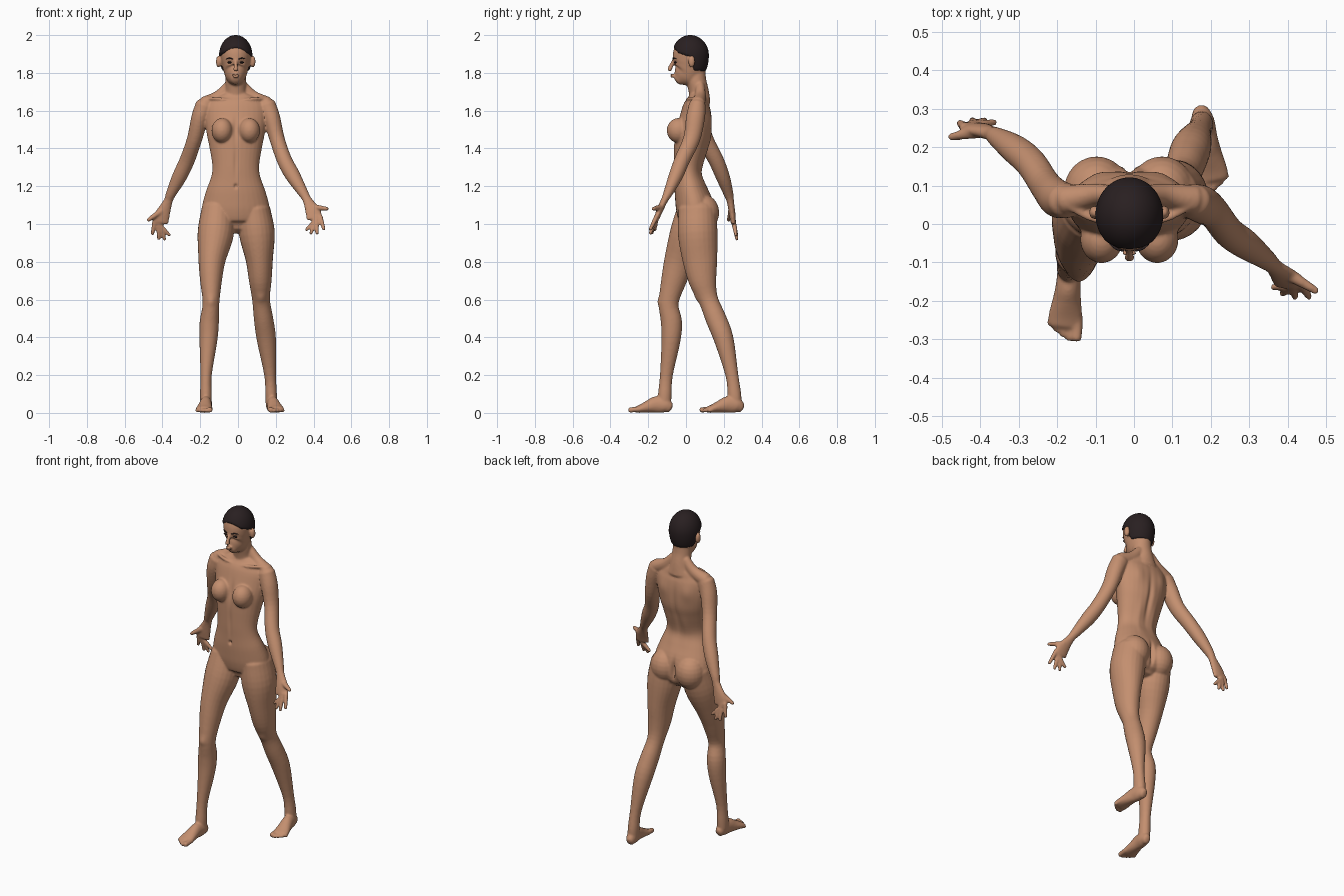
import bpy, bmesh, math
from mathutils import Vector, Matrix

CX = -0.012  # body midline


def material(name, rgb):
    m = bpy.data.materials.new(name)
    m.diffuse_color = (*rgb, 1)
    return m


skin = material("skin", (0.55, 0.275, 0.16))
dark = material("dark hair", (0.022, 0.014, 0.015))


def add_object(name, bm, mat):
    bmesh.ops.recalc_face_normals(bm, faces=bm.faces)
    me = bpy.data.meshes.new(name)
    bm.to_mesh(me)
    bm.free()
    me.materials.append(mat)
    me.polygons.foreach_set("use_smooth", [True] * len(me.polygons))
    ob = bpy.data.objects.new(name, me)
    bpy.context.collection.objects.link(ob)
    return ob


def ball(bm, c, r, seg=24):
    mat = Matrix.Translation(c) @ Matrix.Diagonal((*r, 1))
    return bmesh.ops.create_uvsphere(bm, u_segments=seg, v_segments=seg // 2, radius=1, matrix=mat)["verts"]


def tube(bm, pts, sides=24, steps=4):
    """Smooth closed tube through points (x, y, z, rx, ry)."""
    P = [Vector(p) for p in pts]
    Q = [2 * P[0] - P[1]] + P + [2 * P[-1] - P[-2]]
    path = []
    for i in range(1, len(Q) - 2):
        a, b, c, d = Q[i - 1:i + 3]
        for k in range(steps):
            t = k / steps
            path.append(0.5 * (2 * b + (c - a) * t + (2 * a - 5 * b + 4 * c - d) * t * t
                               + (3 * b - a - 3 * c + d) * t ** 3))
    path.append(P[-1])
    n = len(path)
    pos = [Vector(p[:3]) for p in path]
    axis = (pos[-1] - pos[0]).normalized()
    ref = Vector((0, 1, 0)) if abs(axis.x) > 0.8 else Vector((1, 0, 0))
    rings = []
    for i in range(n):
        t = (pos[min(i + 1, n - 1)] - pos[max(i - 1, 0)]).normalized()
        rx, ry = path[i][3], path[i][4]
        m = 0.5 * min(rx, ry)
        shells = [(0, 1)]
        if i == 0:      # rounded ends
            shells = [(-m, .1), (-.87 * m, .5), (-.5 * m, .87), (0, 1)]
        elif i == n - 1:
            shells = [(0, 1), (.5 * m, .87), (.87 * m, .5), (m, .1)]
        u = (ref - t * ref.dot(t)).normalized()
        v = t.cross(u)
        for off, s in shells:
            rings.append([bm.verts.new(pos[i] + t * off + u * (rx * s * math.cos(a)) + v * (ry * s * math.sin(a)))
                          for a in (2 * math.pi * k / sides for k in range(sides))])
    for r, q in zip(rings, rings[1:]):
        for k in range(sides):
            bm.faces.new((r[k], r[(k + 1) % sides], q[(k + 1) % sides], q[k]))
    bm.faces.new(rings[0][::-1])
    bm.faces.new(rings[-1])


def column(bm, rows):
    """Upright tube on the midline from rows (z, y, rx, ry)."""
    tube(bm, [(CX, y, z, rx, ry) for z, y, rx, ry in rows], 32)


def hand(bm, palm_end, tips, thumb):
    x, y, z = palm_end
    for i, tip in enumerate(tips):
        base = Vector((x + math.copysign((i - 1.5) * 0.020, x) , y, z + 0.012))
        tip = Vector(tip)
        mid = base.lerp(tip, 0.55)
        tube(bm, [(*base, .013, .013), (*mid, .0115, .0115), (*tip, .009, .009)], 12)
    a, b = (Vector(p) for p in thumb)
    tube(bm, [(*a, .018, .016), (*a.lerp(b, .55), .0135, .0135), (*b, .010, .010)], 12)


def foot(bm, heel, direction, inner):
    d = Vector((*direction, 0)).normalized()
    side = Vector((inner, 0, 0))
    side = (side - d * side.dot(d)).normalized()
    h0 = Vector((*heel, 0))
    tube(bm, [(*(h0 + d * s + Vector((0, 0, h / 2))), w, h / 2) for s, w, h in
              ((.013, .022, .055), (.04, .031, .08), (.085, .032, .088),
               (.125, .037, .068), (.165, .044, .046), (.192, .044, .034))])
    for i, s in enumerate((.232, .232, .223, .212, .198)):
        r = .0145 if i == 0 else .0105
        o = side * (.034 - i * .0175)
        a, b = h0 + d * .165 + o * .9, h0 + d * (s - r * .5) + o
        tube(bm, [(a.x, a.y, .020, r, r), (b.x, b.y, r + .001, r, r)], 12)


body = bmesh.new()

# torso, neck and head
column(body, [(1.69, .07, .065, .045), (1.66, .065, .125, .055), (1.62, .057, .16, .073), (1.55, .05, .163, .088),
              (1.47, .037, .152, .098), (1.40, .025, .138, .09), (1.31, .012, .124, .076), (1.25, .012, .13, .074),
              (1.18, .025, .155, .087), (1.10, .045, .177, .10), (1.02, .055, .18, .092), (.98, .05, .13, .06)])
column(body, [(1.82, .05, .05, .052), (1.76, .055, .055, .052), (1.70, .068, .057, .053), (1.64, .075, .08, .055)])
column(body, [(1.762, -.043, .026, .030), (1.78, -.02, .046, .060), (1.80, .004, .06, .08), (1.835, .018, .07, .09),
              (1.87, .023, .077, .094), (1.91, .024, .081, .092), (1.945, .024, .072, .08), (1.968, .024, .045, .05)])

# nose, lips
tube(body, [(CX, -.062, 1.868, .009, .01), (CX, -.08, 1.835, .010, .012), (CX, -.088, 1.815, .014, .012)], 12)
ball(body, (CX, -.076, 1.789, ), (.021, .009, .006))
ball(body, (CX, -.075, 1.779), (.017, .009, .006))

# mirrored soft forms
for s in (-1, 1):
    ball(body, (CX + s * .072, -.04, 1.495), (.056, .062, .066))         # breast
    ball(body, (CX + s * .085, .088, 1.06), (.085, .088, .098))          # buttock
    ball(body, (CX + s * .09, .03, 1.86), (.015, .018, .032))            # ear
    tube(body, [(CX + s * .02, .008, 1.652, .009, .009), (CX + s * .09, .012, 1.662, .009, .009),
                (CX + s * .165, .05, 1.665, .010, .010)], 12)            # collarbone
    tube(body, [(CX + s * .035, .075, 1.73, .025, .03), (CX + s * .09, .075, 1.672, .03, .035),
                (CX + s * .165, .062, 1.635, .04, .04)], 16)             # shoulder slope

# legs
tube(body, [(-.108, .05, 1.08, .085, .095), (-.118, .015, .95, .096, .10), (-.138, -.032, .81, .072, .083),
            (-.143, -.065, .70, .058, .067), (-.143, -.092, .58, .044, .052), (-.152, -.077, .48, .051, .056),
            (-.157, -.08, .38, .047, .050), (-.169, -.104, .2, .030, .034), (-.17, -.112, .10, .031, .036),
            (-.17, -.115, .05, .03, .036)])
tube(body, [(.085, .06, 1.08, .085, .10), (.10, .062, .95, .095, .105), (.113, .074, .81, .072, .092),
            (.118, .088, .70, .060, .074), (.122, .118, .60, .047, .052), (.135, .158, .50, .051, .055),
            (.15, .20, .39, .051, .052), (.17, .243, .2, .031, .034), (.175, .256, .10, .031, .036),
            (.176, .258, .05, .03, .036)])
foot(body, (-.163, -.072), (-.09, -1), 1)
foot(body, (.172, .306), (.16, -1), -1)

# arms
tube(body, [(.15, .06, 1.63, .05, .045), (.178, .05, 1.56, .046, .05), (.207, .03, 1.45, .040, .045),
            (.245, -.02, 1.34, .040, .041), (.288, -.052, 1.26, .040, .038), (.342, -.092, 1.17, .028, .026),
            (.365, -.112, 1.13, .024, .019), (.395, -.14, 1.07, .040, .017), (.405, -.155, 1.03, .042, .014)])
hand(body, (.405, -.155, 1.03), [(.36, -.165, .968), (.385, -.182, .948), (.418, -.19, .948), (.455, -.19, .97)],
     [(.40, -.13, 1.09), (.475, -.175, 1.08)])
tube(body, [(-.175, .06, 1.63, .05, .045), (-.202, .068, 1.56, .046, .05), (-.23, .10, 1.45, .040, .045),
            (-.268, .158, 1.34, .040, .041), (-.31, .195, 1.25, .039, .037), (-.355, .225, 1.16, .027, .026),
            (-.37, .235, 1.12, .024, .019), (-.40, .245, 1.05, .040, .017), (-.41, .25, 1.01, .042, .014)])
hand(body, (-.41, .25, 1.01), [(-.362, .265, .94), (-.388, .27, .917), (-.42, .27, .92), (-.453, .263, .945)],
     [(-.405, .24, 1.07), (-.477, .226, 1.02)])

# fuse all forms into one skin
source = add_object("body_forms", body, skin)
rm = source.modifiers.new("fuse", 'REMESH')
rm.mode = 'VOXEL'
rm.voxel_size = 0.0056
sm = source.modifiers.new("soften", 'SMOOTH')
sm.factor = 0.5
sm.iterations = 5
dg = bpy.context.evaluated_depsgraph_get()
mesh = bpy.data.meshes.new_from_object(source.evaluated_get(dg))
bpy.data.objects.remove(source)

# sculpted hollows and swellings: centre, spread, shift along y
dents = [((CX, .12, 1.42), (.014, .06, .13), -.012),      # spine
         ((CX, -.07, 1.33), (.010, .04, .08), .006),      # belly line
         ((CX, -.06, 1.50), (.014, .05, .06), .010),      # breastbone
         ((CX, -.065, 1.20), (.008, .04, .010), .014),    # navel
         ((CX, .17, 1.06), (.011, .07, .06), -.025),      # seat cleft
         ((CX, -.08, 1.784), (.018, .02, .003), .004),    # mouth
         ((-.143, -.14, .59), (.022, .03, .025), -.007),  # kneecaps
         ((.122, .066, .61), (.022, .03, .025), -.007)]
for s in (-1, 1):
    dents += [((CX + s * .085, .14, 1.55), (.035, .05, .05), .008),      # shoulder blade
              ((CX + s * .032, -.07, 1.856), (.016, .03, .010), .008),   # eye socket
              ((CX + s * .05, .10, 1.30), (.02, .04, .09), .006)]        # back muscle
for v in mesh.vertices:
    shift = 0
    for c, w, d in dents:
        e = sum(((v.co[k] - c[k]) / w[k]) ** 2 for k in range(3))
        if e < 9:
            shift += d * math.exp(-e)
    v.co.y += shift
mesh.polygons.foreach_set("use_smooth", [True] * len(mesh.polygons))
if not mesh.materials:
    mesh.materials.append(skin)
mesh.name = "body"
bpy.context.collection.objects.link(bpy.data.objects.new("body", mesh))

# cropped hair: a shell that dips under the skin below the hairline
line = [(-.2, 1.945), (-.075, 1.94), (-.045, 1.905), (.02, 1.885), (.045, 1.805), (.3, 1.795)]


def hairline(y):
    for (a, p), (b, q) in zip(line, line[1:]):
        if y <= b:
            return p + (q - p) * (y - a) / (b - a)
    return line[-1][1]


hair = bmesh.new()
centre = Vector((CX, .023, 1.893))
for v in ball(hair, (0, 0, 0), (.088, .098, .107), 96):
    if v.co.z < 0:
        v.co.z *= 1.4
    p = v.co + centre
    k = min(1, max(0, (p.z - hairline(p.y)) / .02 + .5))
    v.co = centre + v.co * (.82 + .18 * k * k * (3 - 2 * k))
add_object("hair", hair, dark)

# eyes and brows
for s, side in ((-1, "right"), (1, "left")):
    bm = bmesh.new()
    ball(bm, (CX + s * .032, -.056, 1.855), (.013, .007, .005))
    add_object(side + "_eye", bm, dark)
    bm = bmesh.new()
    tube(bm, [(CX + s * .016, -.069, 1.873, .003, .003), (CX + s * .034, -.064, 1.878, .003, .003),
              (CX + s * .05, -.052, 1.874, .002, .002)], 10)
    add_object(side + "_brow", bm, dark)
